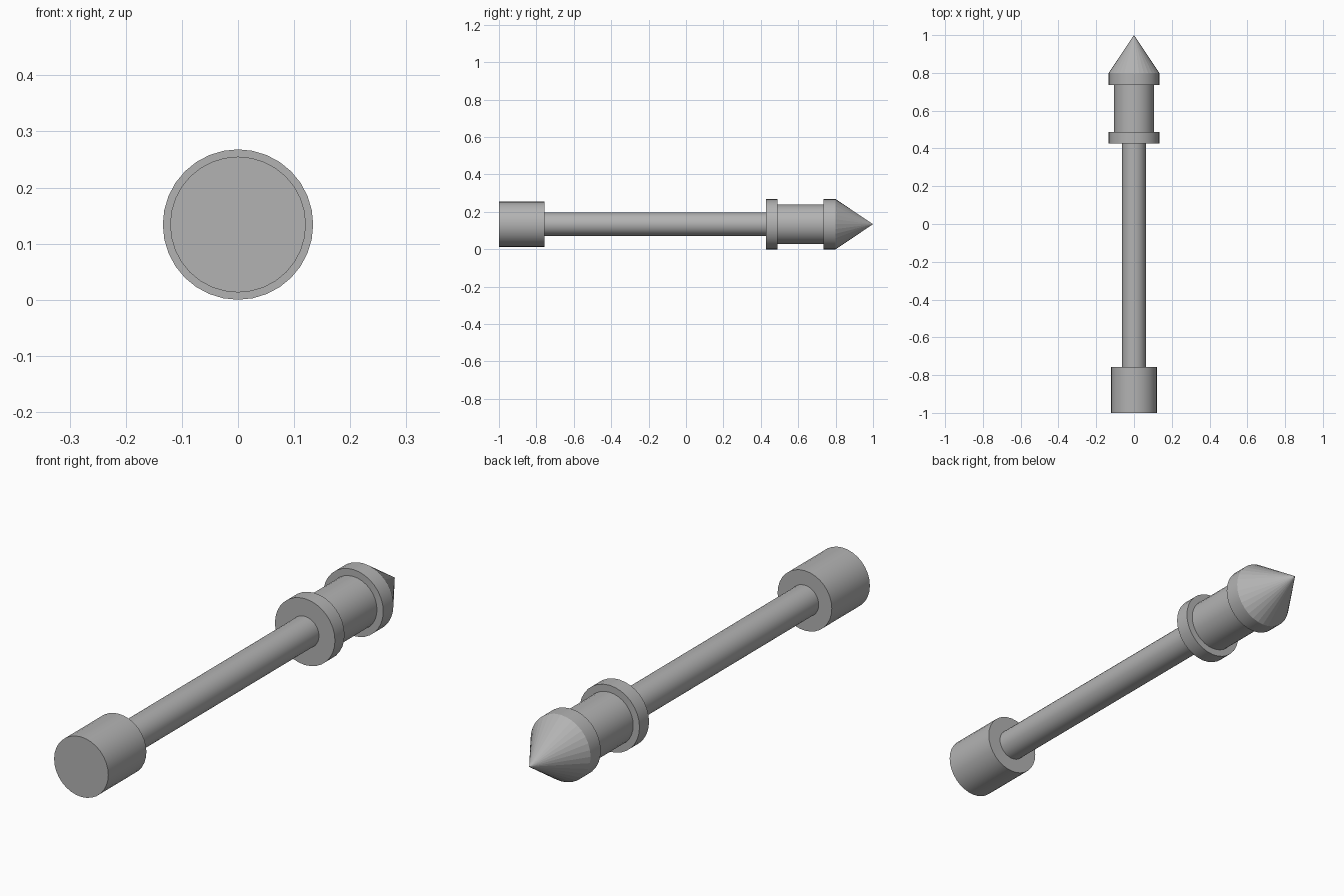
import bpy
import math

cube = bpy.data.objects.get("Cube")
if cube:
    bpy.data.objects.remove(cube, do_unlink=True)

SIDES = 32
AXIS_Z = 0.134

grey = bpy.data.materials.new("plain grey")
grey.use_nodes = True
grey.diffuse_color = (0.45, 0.45, 0.45, 1)
grey.node_tree.nodes["Principled BSDF"].inputs["Base Color"].default_value = (0.45, 0.45, 0.45, 1)


def turned_part(name, start, end, radius, tip_radius=None):
    """Round part lying along y, from start to end."""
    tip = radius if tip_radius is None else tip_radius
    bpy.ops.mesh.primitive_cone_add(
        vertices=SIDES, radius1=radius, radius2=tip, depth=end - start,
        location=(0, (start + end) / 2, AXIS_Z), rotation=(-math.pi / 2, 0, 0))
    part = bpy.context.object
    part.name = name
    part.data.materials.append(grey)
    return part


# Grip end and long rod
turned_part("end_cap", -1.0, -0.757, 0.121)
turned_part("shaft", -0.757, 0.427, 0.0625)

# Head: collar, neck, ring and point
turned_part("rear_collar", 0.427, 0.488, 0.134)
turned_part("neck", 0.488, 0.735, 0.106)
turned_part("front_collar", 0.735, 0.80, 0.134)
turned_part("pointed_tip", 0.80, 1.0, 0.134, 0)

# Smooth the round walls, keeping the rims sharp; the tip stays faceted
for part in bpy.context.scene.objects:
    part.select_set(part.type == 'MESH' and part.name != "pointed_tip")
bpy.context.view_layer.objects.active = bpy.data.objects["shaft"]
bpy.ops.object.shade_smooth_by_angle(angle=math.radians(30))
